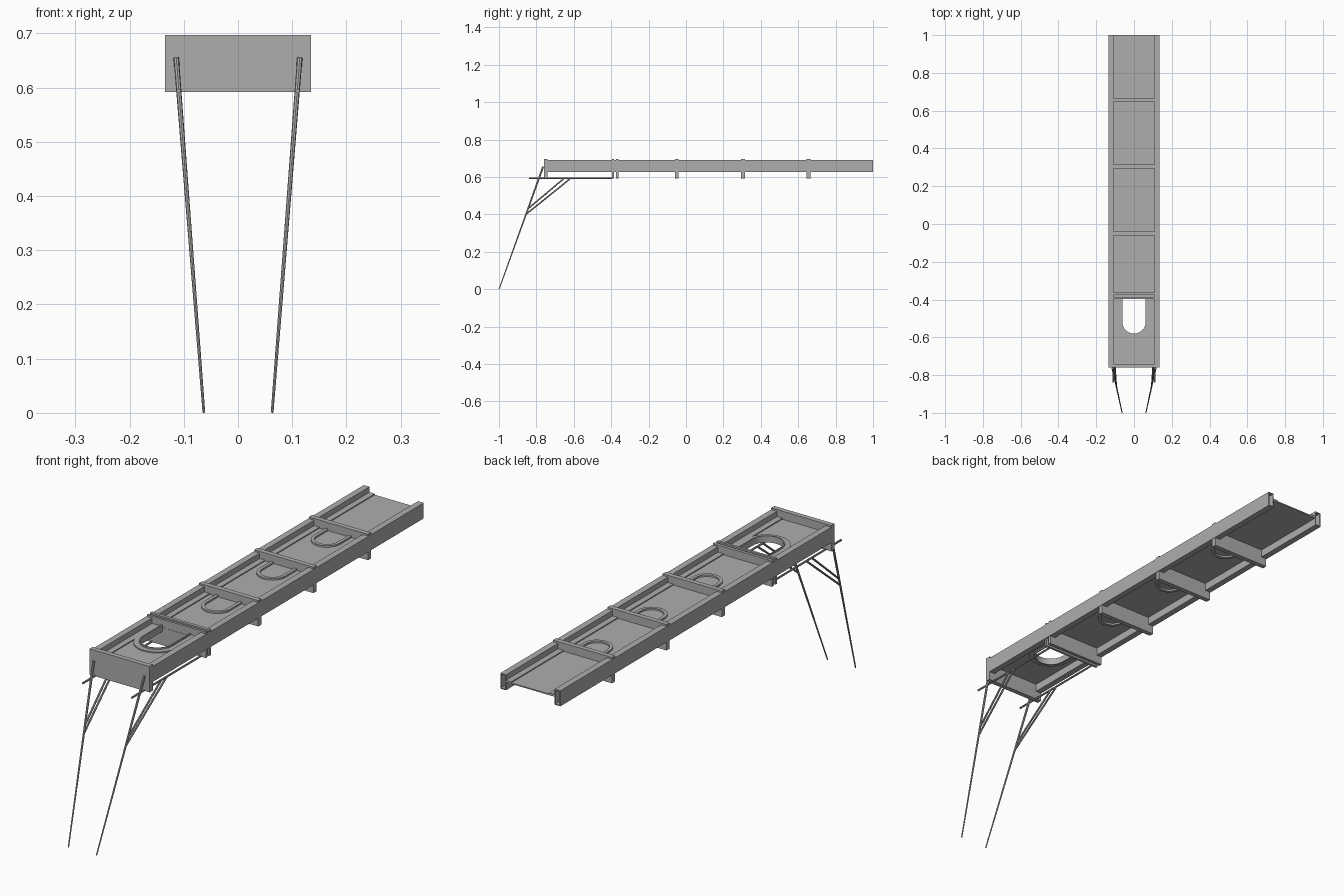
import bpy, bmesh, math
from mathutils import Vector

if "Cube" in bpy.data.objects:
    bpy.data.objects.remove(bpy.data.objects["Cube"])

grey = bpy.data.materials.new("painted_grey")
grey.diffuse_color = (0.42, 0.42, 0.42, 1)
grey.use_nodes = True
grey.node_tree.nodes["Principled BSDF"].inputs["Base Color"].default_value = grey.diffuse_color


def finish(bm, name):
    bmesh.ops.recalc_face_normals(bm, faces=bm.faces)
    mesh = bpy.data.meshes.new(name)
    bm.to_mesh(mesh)
    bm.free()
    mesh.materials.append(grey)
    obj = bpy.data.objects.new(name, mesh)
    bpy.context.collection.objects.link(obj)
    return obj


def prism(name, pts, offset):
    """Extrude a closed outline of 3D points along an offset."""
    bm = bmesh.new()
    face = bm.faces.new([bm.verts.new(p) for p in pts])
    ext = bmesh.ops.extrude_face_region(bm, geom=[face], use_keep_orig=True)
    moved = [g for g in ext["geom"] if isinstance(g, bmesh.types.BMVert)]
    bmesh.ops.translate(bm, verts=moved, vec=Vector(offset))
    return finish(bm, name)


def box(name, x0, x1, y0, y1, z0, z1):
    pts = [(x0, y0, z0), (x1, y0, z0), (x1, y1, z0), (x0, y1, z0)]
    return prism(name, pts, (0, 0, z1 - z0))


def rod(name, a, b, ra, rb):
    """Square bar tapering from radius ra to rb."""
    a, b = Vector(a), Vector(b)
    bm = bmesh.new()
    bmesh.ops.create_cone(bm, cap_ends=True, segments=8, radius1=ra,
                          radius2=rb, depth=(b - a).length)
    rot = Vector((0, 0, 1)).rotation_difference(b - a).to_matrix()
    bmesh.ops.rotate(bm, verts=bm.verts, matrix=rot)
    bmesh.ops.translate(bm, verts=bm.verts, vec=(a + b) / 2)
    return finish(bm, name)


def u_path(r, yc, yend, n=20):
    """U outline, round towards the front, open at yend."""
    arc = [(r * math.cos(t), yc + r * math.sin(t))
           for t in (math.pi + math.pi * i / n for i in range(n + 1))]
    return [(-r, yend)] + arc + [(r, yend)]


def u_ring(name, r0, r1, yc, yend, z0, z1):
    loop = u_path(r1, yc, yend) + u_path(r0, yc, yend)[::-1]
    return prism(name, [(x, y, z0) for x, y in loop], (0, 0, z1 - z0))


W, IN = 0.135, 0.109          # rail outer and inner x
BOT, TOP = 0.627, 0.69        # rail bottom and top
FLOOR, T = 0.664, 0.005       # floor top and sheet thickness
FRONT, BACK = -0.76, 1.0

# Hollow side rails with a ledge along the floor
for s, side in ((-1, "left"), (1, "right")):
    def span(a, b):
        return (a, b) if s > 0 else (-b, -a)
    w = 0.004
    prof = [(IN, BOT), (W, BOT), (W, TOP), (IN, TOP)]
    hole = [(IN + w, BOT + w), (W - w, BOT + w), (W - w, TOP - w), (IN + w, TOP - w)]
    bm = bmesh.new()
    rows = [[bm.verts.new((s * x, y, z)) for x, z in ring]
            for y in (FRONT + 0.01, BACK) for ring in (prof, hole)]
    for i in range(4):
        j = (i + 1) % 4
        for a, b in ((0, 2), (1, 3), (0, 1), (2, 3)):
            bm.faces.new((rows[a][i], rows[a][j], rows[b][j], rows[b][i]))
    finish(bm, side + "_rail")
    box(side + "_floor_ledge", *span(0.085, IN), -0.74, BACK, FLOOR, FLOOR + 0.004)

    # Tapered leg, horizontal bar and two braces
    top, foot = Vector((s * 0.114, -0.764, 0.655)), Vector((s * 0.063, -0.999, 0.001))
    rod(side + "_leg", foot, top, 0.0025, 0.005)
    rod(side + "_support_bar", (s * 0.11, -0.84, 0.594), (s * 0.11, -0.395, 0.594), 0.004, 0.004)
    for k, (z, y) in enumerate(((0.40, -0.615), (0.43, -0.65))):
        rod(f"{side}_brace_{k + 1}", foot.lerp(top, z / 0.655), (s * 0.11, y, 0.594), 0.004, 0.004)

# Front floor with its open hatch notch, then the rear floor
END = -0.397
notch = u_path(0.062, -0.518, END)
loop = [(-IN, END)] + notch + [(IN, END), (IN, -0.742), (-IN, -0.742)]
prism("front_floor", [(x, y, FLOOR - T) for x, y in loop], (0, 0, T))
box("rear_floor", -IN, IN, END, BACK, FLOOR - T, FLOOR)

# Rims around the open hatch
u_ring("open_hatch_rim", 0.066, 0.088, -0.518, END, FLOOR - 0.010, FLOOR + 0.005)
u_ring("open_hatch_collar", 0.062, 0.067, -0.518, END, FLOOR - 0.016, FLOOR + 0.011)

# Front end plate and paired boards behind the open hatch
box("front_plate", -W, W, FRONT, -0.74, 0.592, 0.697)
box("paired_board_front", -0.133, 0.133, -0.396, -0.386, 0.592, 0.697)
box("paired_board_back", -0.133, 0.133, -0.375, -0.362, 0.592, 0.697)

# Cross boards, each with a closed hatch rim in front
for k, y in enumerate((-0.05, 0.305, 0.655)):
    box(f"cross_board_{k + 1}", -0.133, 0.133, y - 0.01, y + 0.01, 0.592, 0.697)
    u_ring(f"closed_hatch_rim_{k + 1}", 0.046, 0.059, y - 0.083, y - 0.01,
           FLOOR - 0.012, FLOOR + 0.007)
